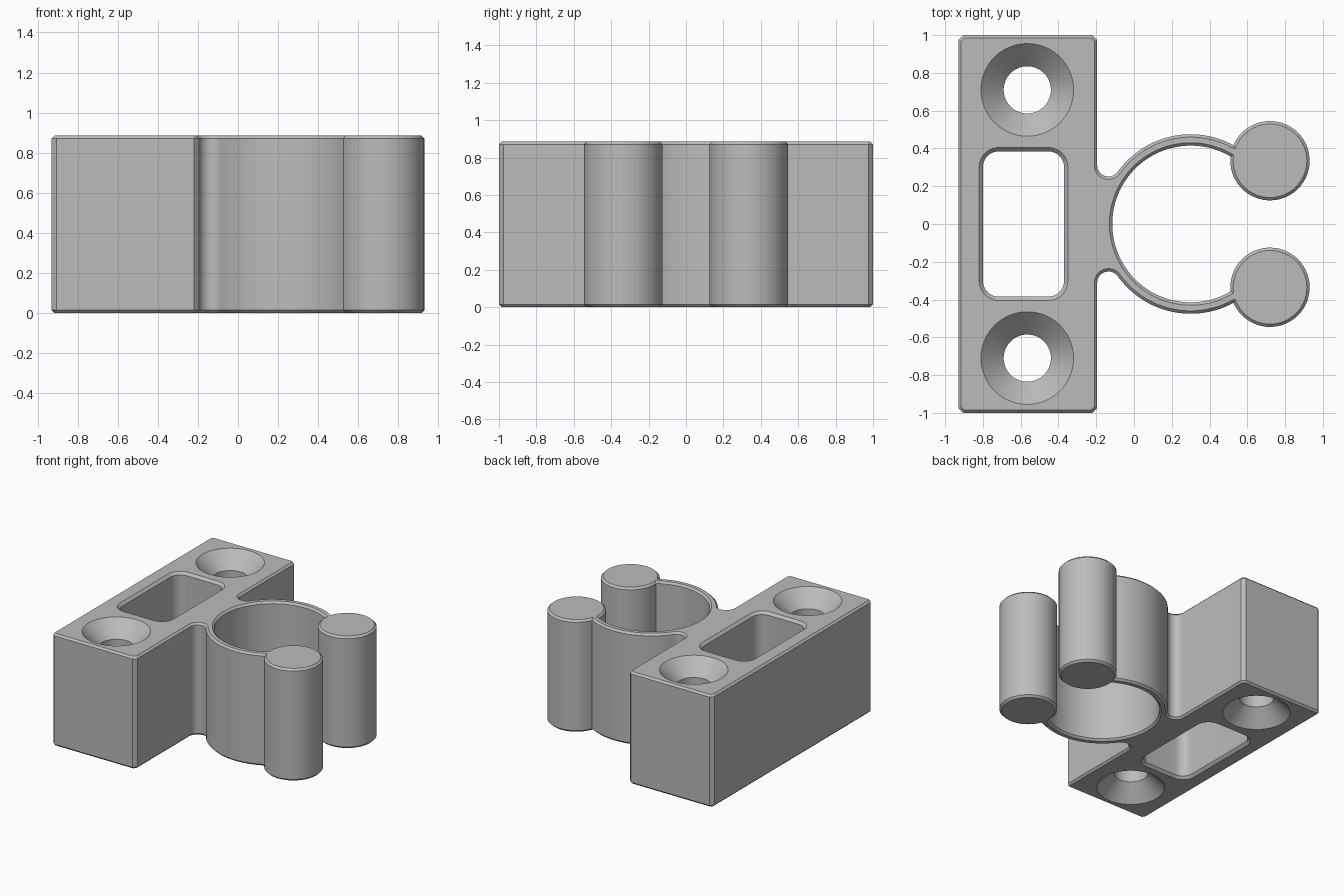
import bpy, bmesh, math
from mathutils import Vector

if "Cube" in bpy.data.objects:
    bpy.data.objects.remove(bpy.data.objects["Cube"])

H, C = 0.885, 0.015                      # height, edge chamfer
RING, R_OUT, R_IN = Vector((0.30, 0.0)), 0.475, 0.415
POST, R_POST = Vector((0.72, 0.335)), 0.21
X_BACK, X_FACE, CUT, FILLET = -0.93, -0.195, 0.025, 0.06


def arc(center, r, a0, a1, n):
    return [Vector((center[0] + r * math.cos(a0 + (a1 - a0) * i / n),
                    center[1] + r * math.sin(a0 + (a1 - a0) * i / n))) for i in range(n + 1)]


def offset(points, d):
    """Move a loop to the right of its direction of travel (into the material)."""
    out = []
    for i, p in enumerate(points):
        a = (p - points[i - 1]).normalized()
        b = (points[(i + 1) % len(points)] - p).normalized()
        na, nb = Vector((a.y, -a.x)), Vector((b.y, -b.x))
        out.append(p + (na + nb) * (d / (1 + na.dot(nb))))
    return out


def add_wall(bm, points, layers):
    """Skin a loop through (z, offset) layers; return bottom and top edges."""
    rings = [[bm.verts.new((p.x, p.y, z)) for p in offset(points, d)] for z, d in layers]
    n = len(points)
    for lo, hi in zip(rings, rings[1:]):
        for i in range(n):
            j = (i + 1) % n
            bm.faces.new((lo[i], lo[j], hi[j], hi[i]))
    return [[bm.edges.get((r[i], r[(i + 1) % n])) for i in range(n)] for r in (rings[0], rings[-1])]


def meet_angle(r):
    """Angle on a ring circle where it runs into the post."""
    v = POST - RING
    d = v.length
    return math.atan2(v.y, v.x) + math.acos((r * r + d * d - R_POST ** 2) / (2 * r * d))


def post_angle(r):
    a = meet_angle(r)
    v = RING + Vector((math.cos(a), math.sin(a))) * r - POST
    return math.atan2(v.y, v.x)


# Outline of half the clip: block, fillet, ring outside, post, ring inside
fx = X_FACE + FILLET
fy = math.sqrt((R_OUT + FILLET) ** 2 - (RING.x - fx) ** 2)
touch = math.atan2(fy, fx - RING.x)
half = [Vector(p) for p in ((X_BACK, 1 - CUT), (X_BACK + CUT, 1),
                            (X_FACE - CUT, 1), (X_FACE, 1 - CUT))]
half += arc((fx, fy), FILLET, math.pi, touch + math.pi, 14)
half += arc(RING, R_OUT, touch, meet_angle(R_OUT), 30)[1:]
half += arc(POST, R_POST, post_angle(R_OUT), post_angle(R_IN) - 2 * math.pi, 56)[1:]
half += arc(RING, R_IN, meet_angle(R_IN), math.pi, 44)[1:]
half[-1].y = 0
outline = half + [Vector((p.x, -p.y)) for p in reversed(half[:-1])]

# Rounded rectangular window
window = []
px, py, pr = 0.215, 0.385, 0.085
for k, (sx, sy) in enumerate(((1, 1), (-1, 1), (-1, -1), (1, -1))):
    window += arc((-0.585 + sx * (px - pr), sy * (py - pr)), pr,
                  k * math.pi / 2, (k + 1) * math.pi / 2, 10)

bm = bmesh.new()
edge = lambda c: [(0, c), (c, 0), (H - c, 0), (H, c)]
walls = [add_wall(bm, outline, edge(C)), add_wall(bm, window, edge(0.02))]

# Screw holes, countersunk at both ends
for y in (-0.71, 0.71):
    hole = arc((-0.565, y), 0.125, 0, 2 * math.pi, 64)[:-1]
    walls.append(add_wall(bm, hole, edge(0.12)))

# Flat bottom and top around the openings
for level in (0, 1):
    bmesh.ops.triangle_fill(bm, use_beauty=True, use_dissolve=False, normal=(0, 0, 1),
                            edges=[e for w in walls for e in w[level]])
bmesh.ops.recalc_face_normals(bm, faces=bm.faces)

mesh = bpy.data.meshes.new("clip_bracket")
bm.to_mesh(mesh)
bm.free()
clip = bpy.data.objects.new("clip_bracket", mesh)
bpy.context.collection.objects.link(clip)

grey = bpy.data.materials.new("grey")
grey.diffuse_color = (0.5, 0.5, 0.5, 1)
grey.use_nodes = True
grey.node_tree.nodes["Principled BSDF"].inputs["Base Color"].default_value = grey.diffuse_color
mesh.materials.append(grey)

bpy.context.view_layer.objects.active = clip
clip.select_set(True)
bpy.ops.object.shade_smooth_by_angle(angle=math.radians(30))
